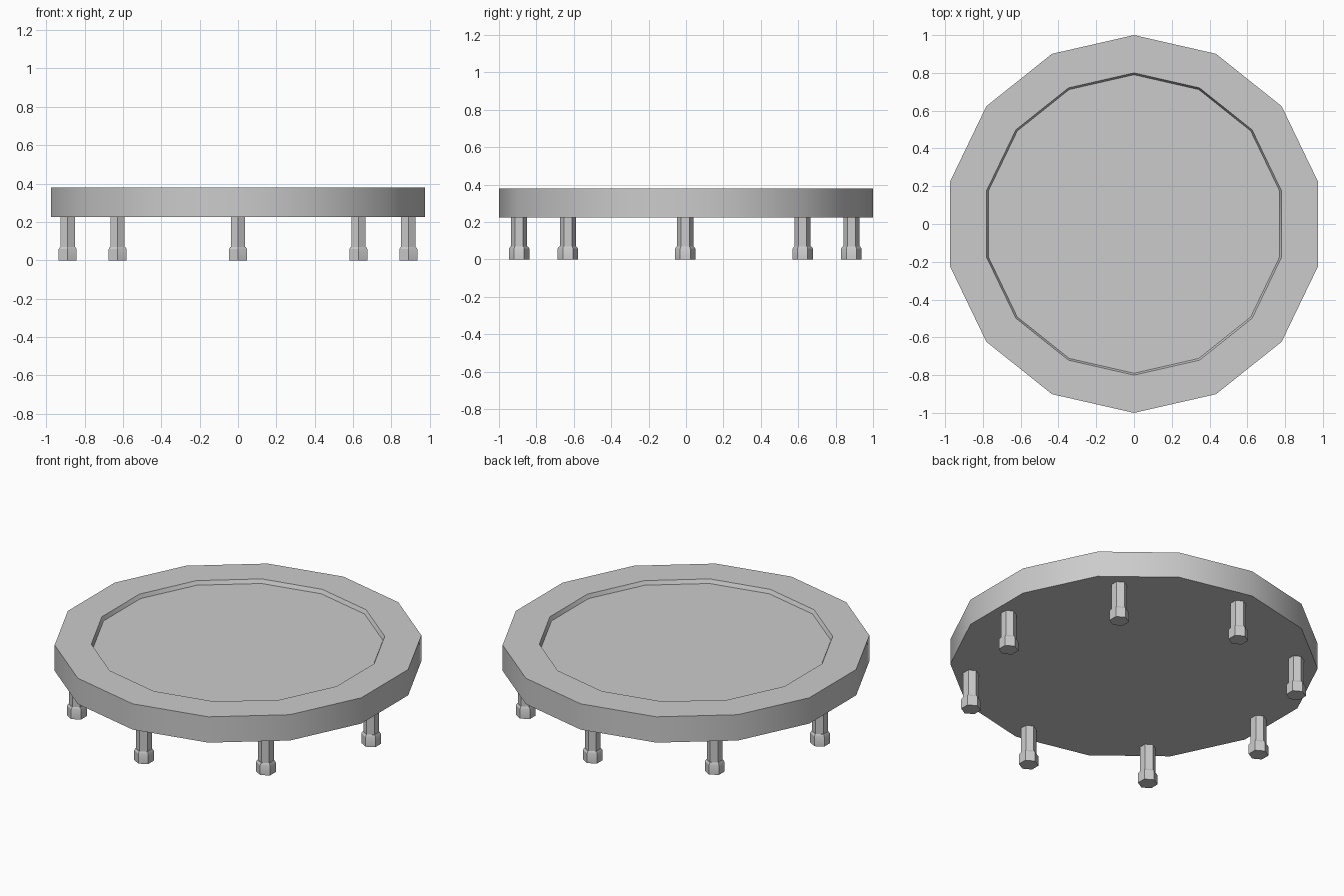
import bpy, bmesh, math

cube = bpy.data.objects.get("Cube")
if cube:
    bpy.data.objects.remove(cube, do_unlink=True)

grey = bpy.data.materials.new("plain grey")
grey.use_nodes = True
colour = (0.6, 0.6, 0.6, 1)
grey.diffuse_color = colour
grey.node_tree.nodes["Principled BSDF"].inputs["Base Color"].default_value = colour


def lathe(name, profile, sides, location=(0, 0, 0), smooth=30):
    """Stack rings of (radius, height) into a capped solid, one corner facing +y."""
    bm = bmesh.new()
    rings = []
    for radius, z in profile:
        angles = [math.pi / 2 + math.tau * i / sides for i in range(sides)]
        rings.append([bm.verts.new((radius * math.cos(a), radius * math.sin(a), z))
                      for a in angles])
    for low, high in zip(rings, rings[1:]):
        for i in range(sides):
            j = (i + 1) % sides
            bm.faces.new((low[i], low[j], high[j], high[i]))
    bm.faces.new(rings[0][::-1])
    bm.faces.new(rings[-1])
    mesh = bpy.data.meshes.new(name)
    bm.to_mesh(mesh)
    bm.free()
    mesh.materials.append(grey)
    obj = bpy.data.objects.new(name, mesh)
    obj.location = location
    bpy.context.collection.objects.link(obj)
    bpy.ops.object.select_all(action="DESELECT")
    obj.select_set(True)
    bpy.context.view_layer.objects.active = obj
    bpy.ops.object.shade_smooth_by_angle(angle=math.radians(smooth))
    return obj


# Round top with a shallow recessed bed
lathe("platform", [(1, 0.225), (1, 0.38), (0.8, 0.38), (0.79, 0.357)], 14)

# Ring of eight legs, each standing on a wider foot
LEG_RING = 0.888
for n in range(8):
    a = math.tau * n / 8
    spot = (LEG_RING * math.cos(a), LEG_RING * math.sin(a) - 0.004, 0)
    lathe(f"leg_{n + 1}", [(0.043, 0.06), (0.043, 0.23)], 6, spot)
    lathe(f"foot_{n + 1}", [(0.054, 0), (0.054, 0.058), (0.046, 0.07)], 6, spot)
